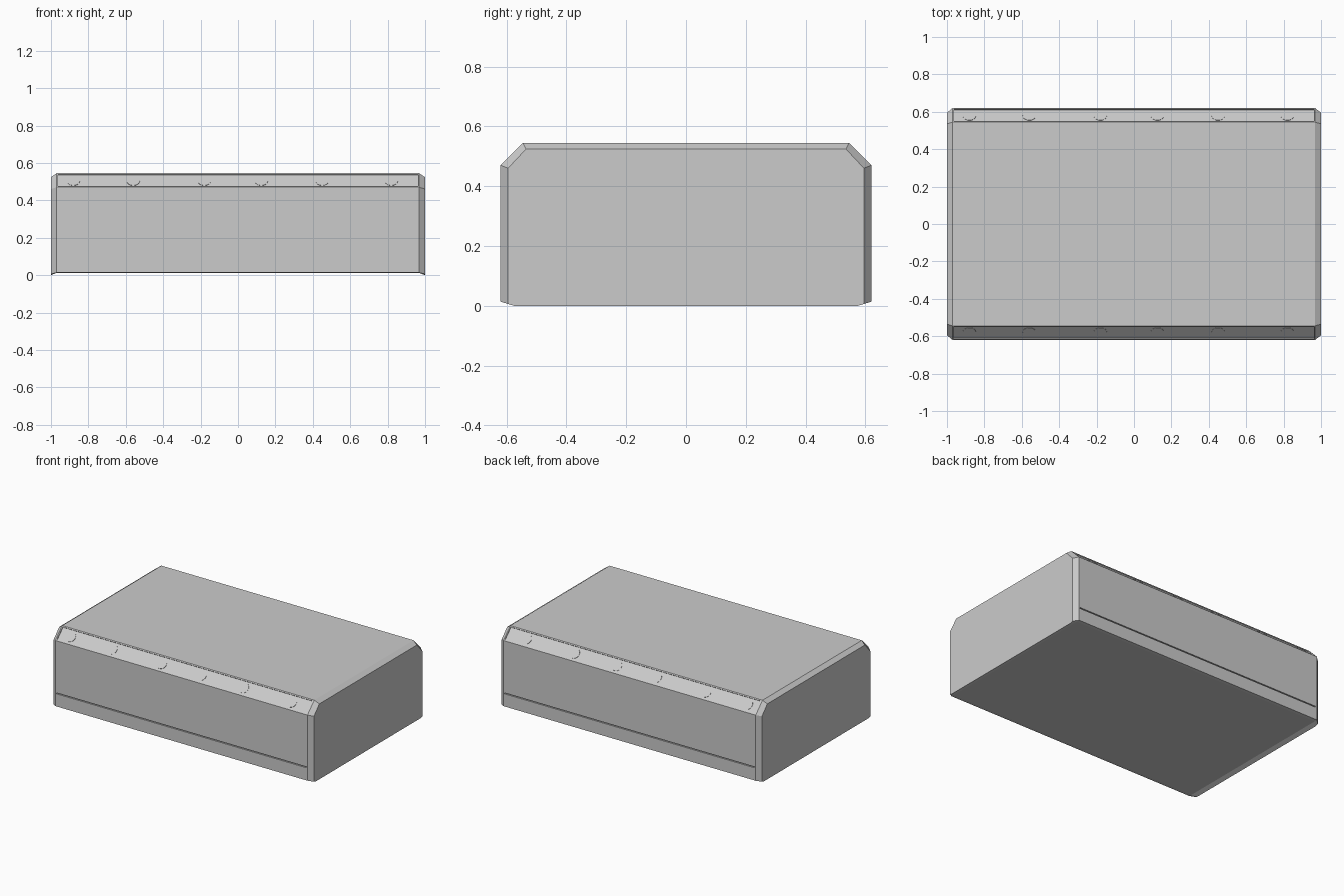
import bpy, bmesh
from math import radians
from mathutils import Matrix, Vector

if "Cube" in bpy.data.objects:
    bpy.data.objects.remove(bpy.data.objects["Cube"])


def finish(name, bm):
    bmesh.ops.recalc_face_normals(bm, faces=bm.faces)
    mesh = bpy.data.meshes.new(name)
    bm.to_mesh(mesh)
    bm.free()
    obj = bpy.data.objects.new(name, mesh)
    bpy.context.collection.objects.link(obj)
    return obj


def add_box(bm, center, size, tilt=0.0):
    m = (Matrix.Translation(center) @ Matrix.Rotation(tilt, 4, 'X')
         @ Matrix.Diagonal((*size, 1)))
    bmesh.ops.create_cube(bm, size=1, matrix=m)


def section(bm, x, bottom, low, side, shoulder, flat, top):
    # Cross-section with a clipped top corner, mirrored across y
    half = [(side - 0.02, bottom), (side, low), (side, shoulder), (flat, top)]
    pts = half + [(-y, z) for y, z in reversed(half)]
    return [bm.verts.new((x, y, z)) for y, z in pts]


# Case body: lofted sections with bevelled ends
bm = bmesh.new()
outer = (0.012, 0.014, 0.62, 0.47, 0.545, 0.545)
inner = (0.0, 0.006, 0.595, 0.46, 0.535, 0.524)
rings = [section(bm, x, *s) for x, s in
         ((-1, inner), (-0.97, outer), (0.968, outer), (1, inner))]
for a, b in zip(rings, rings[1:]):
    for i in range(8):
        j = (i + 1) % 8
        bm.faces.new((a[i], a[j], b[j], b[i]))
bm.faces.new(rings[0])
bm.faces.new(rings[-1])
body = finish("case_body", bm)

# Cutter: recessed chamfer strips and long seams on both sides
MID_Y, MID_Z = 0.5825, 0.5075
bm = bmesh.new()
for s in (-1, 1):
    add_box(bm, (0, s * MID_Y, MID_Z), (1.925, 0.09, 0.012), -s * radians(45))
    add_box(bm, (0, s * 0.62, 0.105), (1.92, 0.016, 0.007))
cutter = finish("recess_cutter", bm)
cutter.hide_render = True
cutter.hide_viewport = False
cutter.display_type = 'WIRE'
mod = body.modifiers.new("recesses", 'BOOLEAN')
mod.operation = 'DIFFERENCE'
mod.solver = 'EXACT'
mod.object = cutter

# Flush round buttons along each strip
for s, side in ((-1, "front"), (1, "back")):
    bm = bmesh.new()
    normal = Vector((0, s, 1)).normalized()
    for x in (-0.88, -0.56, -0.18, 0.125, 0.45, 0.82):
        center = Vector((x, s * MID_Y, MID_Z)) - normal * 0.006
        m = Matrix.Translation(center) @ Matrix.Rotation(-s * radians(45), 4, 'X')
        bmesh.ops.create_cone(bm, cap_ends=True, segments=20, radius1=0.035,
                              radius2=0.035, depth=0.004, matrix=m)
    finish(side + "_strip_buttons", bm)
